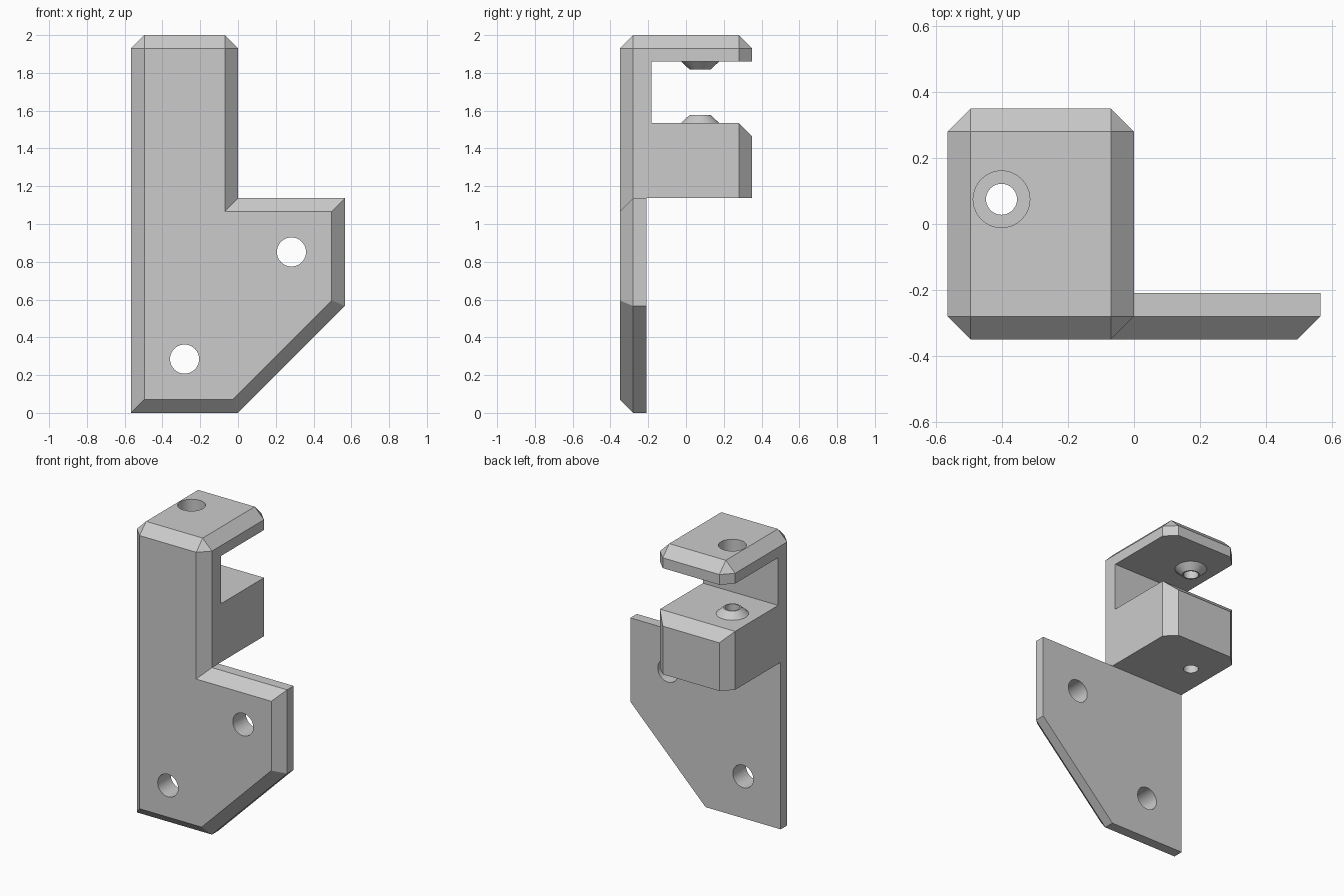
import bpy, bmesh, math
from mathutils import Vector, Matrix

if "Cube" in bpy.data.objects:
    bpy.data.objects.remove(bpy.data.objects["Cube"], do_unlink=True)

W, D, C = 0.566, 0.35, 0.07      # half width, half depth, chamfer
SHELF, SLOT = 1.137, 1.535       # underside and top of the clamp block
LIP = 1.86                       # underside of the top lip
M = C * math.tan(math.pi / 8)    # mitre shift on the sloped edge
PIN = (-0.402, 0.075)            # axis of the pivot hole

gray = bpy.data.materials.new("light gray")
gray.use_nodes = True
gray.diffuse_color = (0.6, 0.6, 0.6, 1)
gray.node_tree.nodes["Principled BSDF"].inputs["Base Color"].default_value = (0.6, 0.6, 0.6, 1)


def make(name, bm):
    bmesh.ops.recalc_face_normals(bm, faces=bm.faces)
    mesh = bpy.data.meshes.new(name)
    bm.to_mesh(mesh)
    bm.free()
    mesh.materials.append(gray)
    obj = bpy.data.objects.new(name, mesh)
    bpy.context.collection.objects.link(obj)
    return obj


def loft(name, rings):
    """Skin matching closed rings and cap both ends."""
    bm = bmesh.new()
    loops = [[bm.verts.new(p) for p in ring] for ring in rings]
    n = len(loops[0])
    for a, b in zip(loops, loops[1:]):
        for i in range(n):
            j = (i + 1) % n
            bm.faces.new((a[i], a[j], b[j], b[i]))
    bm.faces.new(loops[0])
    bm.faces.new(loops[-1])
    return make(name, bm)


def cone(name, start, end, r1, r2):
    start, end = Vector(start), Vector(end)
    axis = end - start
    turn = axis.to_track_quat('Z', 'Y').to_matrix().to_4x4()
    bm = bmesh.new()
    bmesh.ops.create_cone(bm, cap_ends=True, segments=40, radius1=r1, radius2=r2,
                          depth=axis.length,
                          matrix=Matrix.Translation((start + end) / 2) @ turn)
    return make(name, bm)


def combine(target, tool, operation):
    mod = target.modifiers.new(operation.lower(), 'BOOLEAN')
    mod.operation, mod.object, mod.solver = operation, tool, 'EXACT'
    bpy.context.view_layer.objects.active = target
    bpy.ops.object.modifier_apply(modifier=mod.name)
    bpy.data.objects.remove(tool, do_unlink=True)


# Mounting plate with a chamfered front border
outer = [(-W, 0), (0, 0), (W, W), (W, SHELF), (0, SHELF), (0, 1.4), (-W, 1.4)]
inner = [(C - W, C), (-M, C), (W - C, W + M), (W - C, SHELF - C),
         (-C, SHELF - C), (-C, 1.4), (C - W, 1.4)]
bracket = loft("bracket", [[(x, y, z) for x, z in outline] for outline, y in
                           ((inner, -D), (outer, C - D), (outer, 2 * C - D))])

# Upright column with chamfered corners and top
bm = bmesh.new()
for ox, ix in ((-W, C - W), (0, -C)):
    for s in (-1, 1):
        oy, iy = s * D, s * (D - C)
        for p in ((ox, iy, SHELF), (ix, oy, SHELF), (ox, iy, 2 - C), (ix, oy, 2 - C), (ix, iy, 2)):
            bm.verts.new(p)
bmesh.ops.convex_hull(bm, input=bm.verts)
bmesh.ops.dissolve_limit(bm, angle_limit=0.01, verts=bm.verts, edges=bm.edges)
combine(bracket, make("column", bm), 'UNION')

# Clamp slot, sloped at the rear edge of the lower block
slot = [(-0.183, SLOT), (D - C, SLOT), (D + C, SLOT - 2 * C), (D + C, LIP), (-0.183, LIP)]
combine(bracket, loft("slot", [[(x, y, z) for y, z in slot] for x in (-1, 0.2)]), 'DIFFERENCE')

# Tapered bosses facing each other across the slot
for z, d in ((LIP, -1), (SLOT, 1)):
    combine(bracket, cone("boss", (*PIN, z - 0.04 * d), (*PIN, z + 0.042 * d), 0.142, 0.056), 'UNION')

# Pivot hole with its counterbore, then the two mounting holes
combine(bracket, cone("pivot_hole", (*PIN, 1), (*PIN, 2.1), 0.047, 0.047), 'DIFFERENCE')
combine(bracket, cone("counterbore", (*PIN, 1.88), (*PIN, 2.1), 0.086, 0.086), 'DIFFERENCE')
for x, z in ((0.283, 0.852), (-0.283, 0.285)):
    combine(bracket, cone("mount_hole", (x, -0.5, z), (x, 0, z), 0.077, 0.077), 'DIFFERENCE')

# Tidy coplanar faces and shade
bm = bmesh.new()
bm.from_mesh(bracket.data)
bmesh.ops.remove_doubles(bm, verts=bm.verts, dist=0.0002)
bmesh.ops.dissolve_limit(bm, angle_limit=0.01, verts=bm.verts, edges=bm.edges)
bm.to_mesh(bracket.data)
bm.free()
bpy.ops.object.select_all(action='DESELECT')
bracket.select_set(True)
bpy.context.view_layer.objects.active = bracket
bpy.ops.object.shade_smooth_by_angle(angle=math.radians(30))
